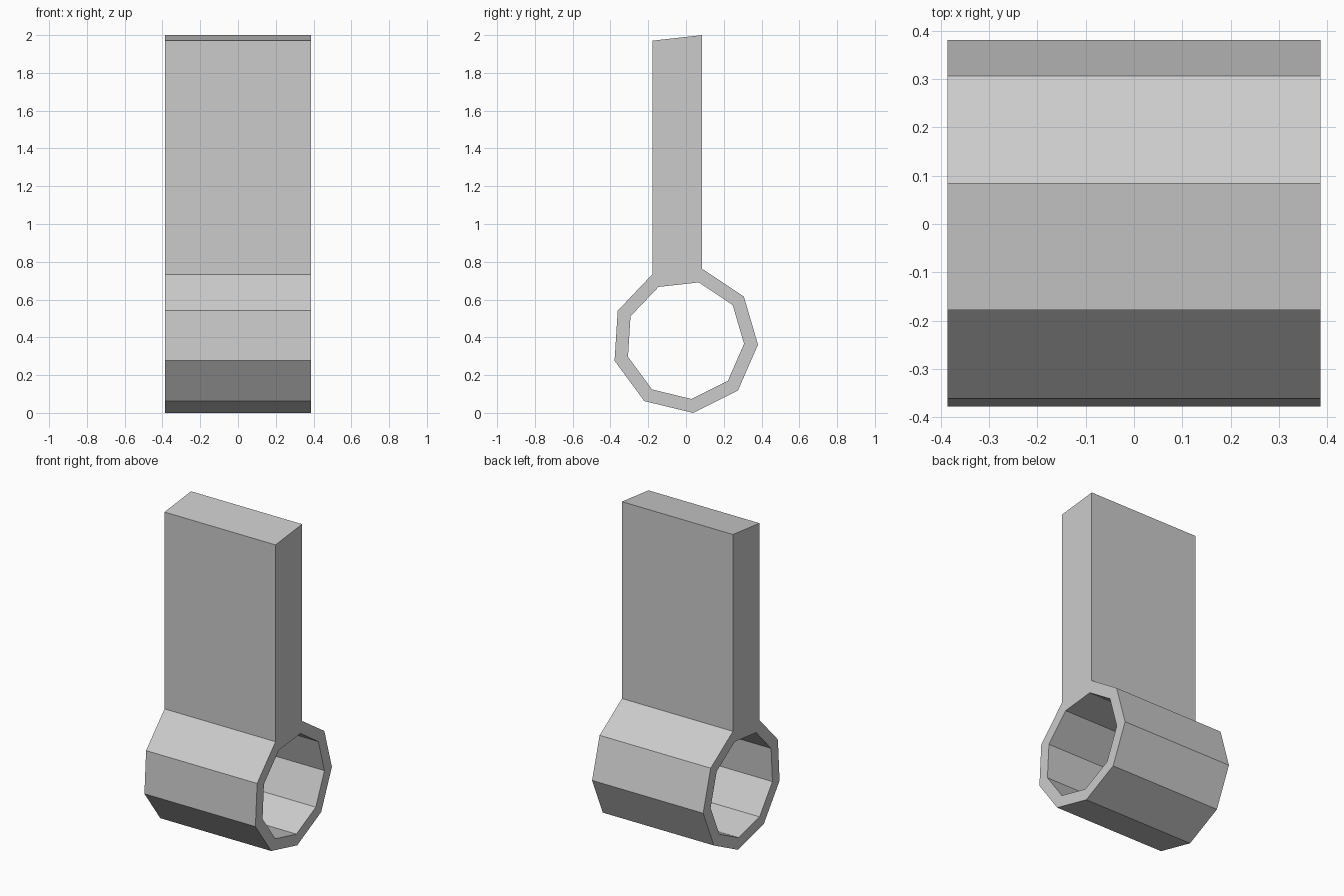
import bpy, bmesh
from math import cos, sin, radians

if "Cube" in bpy.data.objects:
    bpy.data.objects.remove(bpy.data.objects["Cube"])

SIDES, HALF_W = 9, 0.386
CY, CZ, START = -0.006, 0.3856, -83.6
R_OUT, R_IN = 0.388, 0.314

bm = bmesh.new()

def ring(radius, x):
    angles = [radians(START + 360 / SIDES * i) for i in range(SIDES)]
    return [bm.verts.new((x, CY + radius * cos(a), CZ + radius * sin(a))) for a in angles]

# nine-sided tube: loops around the wall section, bridged in order
loops = [ring(R_OUT, -HALF_W), ring(R_OUT, HALF_W), ring(R_IN, HALF_W), ring(R_IN, -HALF_W)]
outer = []
for k in range(4):
    a, b = loops[k], loops[(k + 1) % 4]
    for i in range(SIDES):
        j = (i + 1) % SIDES
        face = bm.faces.new((a[i], a[j], b[j], b[i]))
        if k == 0:
            outer.append(face)

# flat blade: pull the topmost outer side straight up
top = max(outer, key=lambda f: f.calc_center_median().z)
lift = 2.0 - max(v.co.z for v in top.verts)
new = bmesh.ops.extrude_face_region(bm, geom=[top])["geom"]
bmesh.ops.translate(bm, vec=(0, 0, lift), verts=[g for g in new if isinstance(g, bmesh.types.BMVert)])
if top.is_valid:
    bmesh.ops.delete(bm, geom=[top], context='FACES_ONLY')
bmesh.ops.recalc_face_normals(bm, faces=bm.faces)

mesh = bpy.data.meshes.new("tube_with_blade")
bm.to_mesh(mesh)
bm.free()
bpy.context.collection.objects.link(bpy.data.objects.new("tube_with_blade", mesh))
